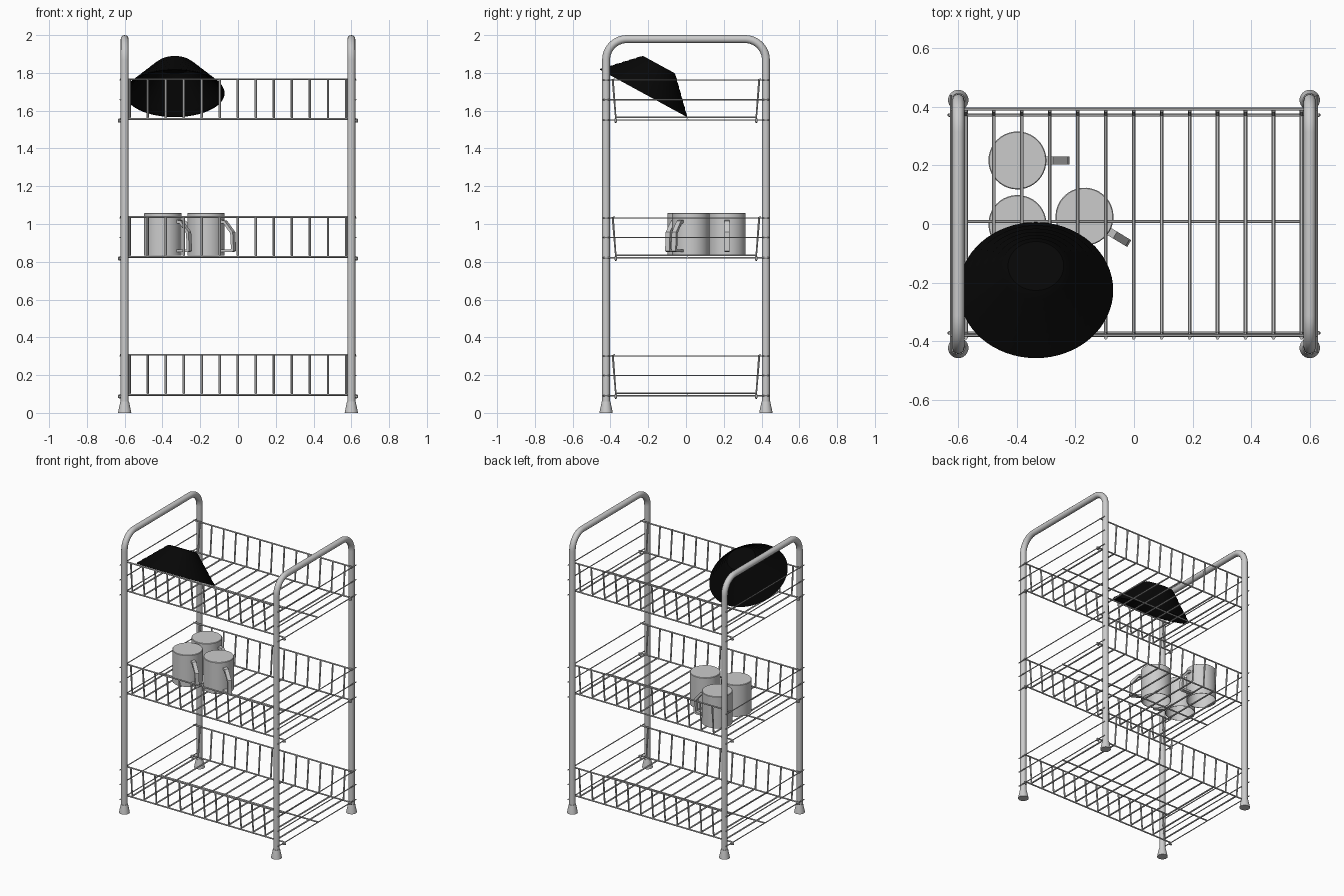
import bpy, bmesh, math
from mathutils import Vector, Matrix

if "Cube" in bpy.data.objects:
    bpy.data.objects.remove(bpy.data.objects["Cube"])


def wire(name, paths, r, res=2):
    """One curve object holding several round poly-line rods, turned into a mesh."""
    cu = bpy.data.curves.new(name, 'CURVE')
    cu.dimensions = '3D'
    cu.bevel_depth = r
    cu.bevel_resolution = res
    cu.use_fill_caps = True
    for pts in paths:
        sp = cu.splines.new('POLY')
        sp.points.add(len(pts) - 1)
        for p, q in zip(sp.points, pts):
            p.co = (*q, 1)
    ob = bpy.data.objects.new(name, cu)
    bpy.context.collection.objects.link(ob)
    return finish(ob)


def finish(ob, angle=40):
    bpy.ops.object.select_all(action='DESELECT')
    ob.select_set(True)
    bpy.context.view_layer.objects.active = ob
    if ob.type == 'CURVE':
        bpy.ops.object.convert(target='MESH')
        ob = bpy.context.object
    bpy.ops.object.shade_smooth_by_angle(angle=math.radians(angle))
    return ob


def lathe(name, profile, n=48, matrix=Matrix()):
    """Spin an (r, z) profile round z; r = 0 points close the shape."""
    bm = bmesh.new()
    vs = [bm.verts.new((r, 0, z)) for r, z in profile]
    es = [bm.edges.new(e) for e in zip(vs, vs[1:])]
    bmesh.ops.spin(bm, geom=vs + es, cent=(0, 0, 0), axis=(0, 0, 1),
                   angle=2 * math.pi, steps=n, use_duplicate=False)
    bmesh.ops.remove_doubles(bm, verts=bm.verts, dist=1e-5)
    bmesh.ops.recalc_face_normals(bm, faces=bm.faces)
    me = bpy.data.meshes.new(name)
    bm.to_mesh(me)
    bm.free()
    ob = bpy.data.objects.new(name, me)
    bpy.context.collection.objects.link(ob)
    ob.matrix_world = matrix
    return finish(ob)


# Side frames: inverted U tubes with rounded corners
PX, PY, TR, CR = 0.6, 0.423, 0.021, 0.11
TOP = 2.0 - TR
arc = [(PY - CR + CR * math.cos(a), TOP - CR + CR * math.sin(a))
       for a in [math.pi / 2 * i / 10 for i in range(11)]]
half = [(PY, 0.02)] + arc
outline = half + [(-y, z) for y, z in reversed(half)]
for side, x in (("left", -PX), ("right", PX)):
    wire(side + "_frame", [[(x, y, z) for y, z in outline]], TR, 4)
    # Flared feet
    for end, y in (("front", -PY), ("back", PY)):
        lathe(f"{side}_{end}_foot",
              [(0, 0), (0.035, 0), (0.034, 0.008), (0.023, 0.06), (0, 0.06)],
              24, Matrix.Translation((x, y, 0)))

# Wire baskets
H, RIM, FLOOR, MID = 0.207, 0.388, 0.372, 0.008
for level, z in (("bottom", 0.1), ("middle", 0.83), ("top", 1.56)):
    # U shaped cross wires
    cross = []
    for i in range(13):
        x = -0.574 + i * 0.0955
        cross.append([(x, -RIM, z + H), (x, -FLOOR, z + 0.004),
                      (x, FLOOR, z + 0.004), (x, RIM, z + H)])
    wire(level + "_basket_cross_wires", cross, 0.0065, 1)
    # Lengthwise rods: rims, floor edges, floor centre
    rods = [[(-0.625, y, zz), (0.625, y, zz)] for y, zz in
            ((-RIM + 0.008, z + H), (RIM + 0.004, z + H),
             (-FLOOR, z - 0.004), (FLOOR, z - 0.004))]
    rods.append([(-0.625, MID, z - 0.006), (0.625, MID, z - 0.006)])
    wire(level + "_basket_long_rods", rods, 0.005, 1)
    # Side rails on the outside of the posts
    rails = [[(x, -0.44, z + dz), (x, 0.44, z + dz)]
             for x in (-0.624, 0.624) for dz in (-0.009, 0.098, 0.202)]
    wire(level + "_basket_side_rails", rails, 0.0035, 1)
    # Hooked ends of the floor rods
    hooks = [[(s * 0.61, y, z - 0.004), (s * 0.63, y, z - 0.006),
              (s * 0.632, y, z - 0.018), (s * 0.615, y, z - 0.02)]
             for s in (-1, 1) for y in (-FLOOR, FLOOR)]
    wire(level + "_basket_hooks", hooks, 0.006, 1)

# Upturned mugs with open mouths facing down
MZ, MH, MR = 0.833, 0.226, 0.099
for name, mx, my, deg in (("back_mug", -0.398, 0.217, 0), ("front_mug", -0.398, 0.0, -34),
                          ("right_mug", -0.169, 0.025, -31)):
    m = Matrix.Translation((mx, my, MZ)) @ Matrix.Rotation(math.radians(deg), 4, 'Z')
    lathe(name, [(0, MH - 0.006), (MR - 0.004, MH - 0.006), (MR - 0.004, 0), (MR, 0),
                 (MR, MH - 0.003), (MR - 0.003, MH), (0, MH)], 40, m)
    # Flat strap handle
    outer = [(0.095, 0.188), (0.122, 0.184), (0.172, 0.125), (0.178, 0.025), (0.165, 0.018), (0.095, 0.018)]
    inner = [(0.095, 0.172), (0.116, 0.168), (0.157, 0.118), (0.162, 0.034), (0.155, 0.032), (0.095, 0.032)]
    bm = bmesh.new()
    rows = [[bm.verts.new((x, y, zz)) for (x, zz), y in
             ((o, -0.0135), (o, 0.0135), (i, 0.0135), (i, -0.0135))]
            for o, i in zip(outer, inner)]
    for a, b in zip(rows, rows[1:]):
        for k in range(4):
            bm.faces.new((a[k], a[(k + 1) % 4], b[(k + 1) % 4], b[k]))
    bm.faces.new(rows[0])
    bm.faces.new(rows[-1])
    bmesh.ops.recalc_face_normals(bm, faces=bm.faces)
    me = bpy.data.meshes.new(name + "_handle")
    bm.to_mesh(me)
    bm.free()
    handle = bpy.data.objects.new(name + "_handle", me)
    bpy.context.collection.objects.link(handle)
    handle.matrix_world = m

# Black bowl with faint rings, upside down and leaning on the front of the top basket
black = bpy.data.materials.new("black_bowl")
black.diffuse_color = (0.002, 0.002, 0.002, 1)
black.use_nodes = True
black.node_tree.nodes["Principled BSDF"].inputs["Base Color"].default_value = black.diffuse_color
BH, R0, R1, STEPS = 0.173, 0.264, 0.095, 6
shell = []
for i in range(STEPS + 1):
    t = i / STEPS
    r, h = R0 + (R1 - R0) * t, BH * t
    shell.append((r, h))
    if i < STEPS:
        shell.append((r - 0.004, h + 0.008))
inside = [(r - 0.006, h - 0.006) for r, h in shell[1:]]
profile = [(0, BH - 0.006)] + inside[::-1] + [(R0 - 0.008, 0)] + shell + [(0, BH)]
tilt = Vector((0, 0.478, 0.879)).to_track_quat('Z', 'Y').to_matrix().to_4x4()
bowl = lathe("bowl", profile, 64, Matrix.Translation((-0.335, -0.226, 1.692)) @ tilt)
bowl.data.materials.append(black)
